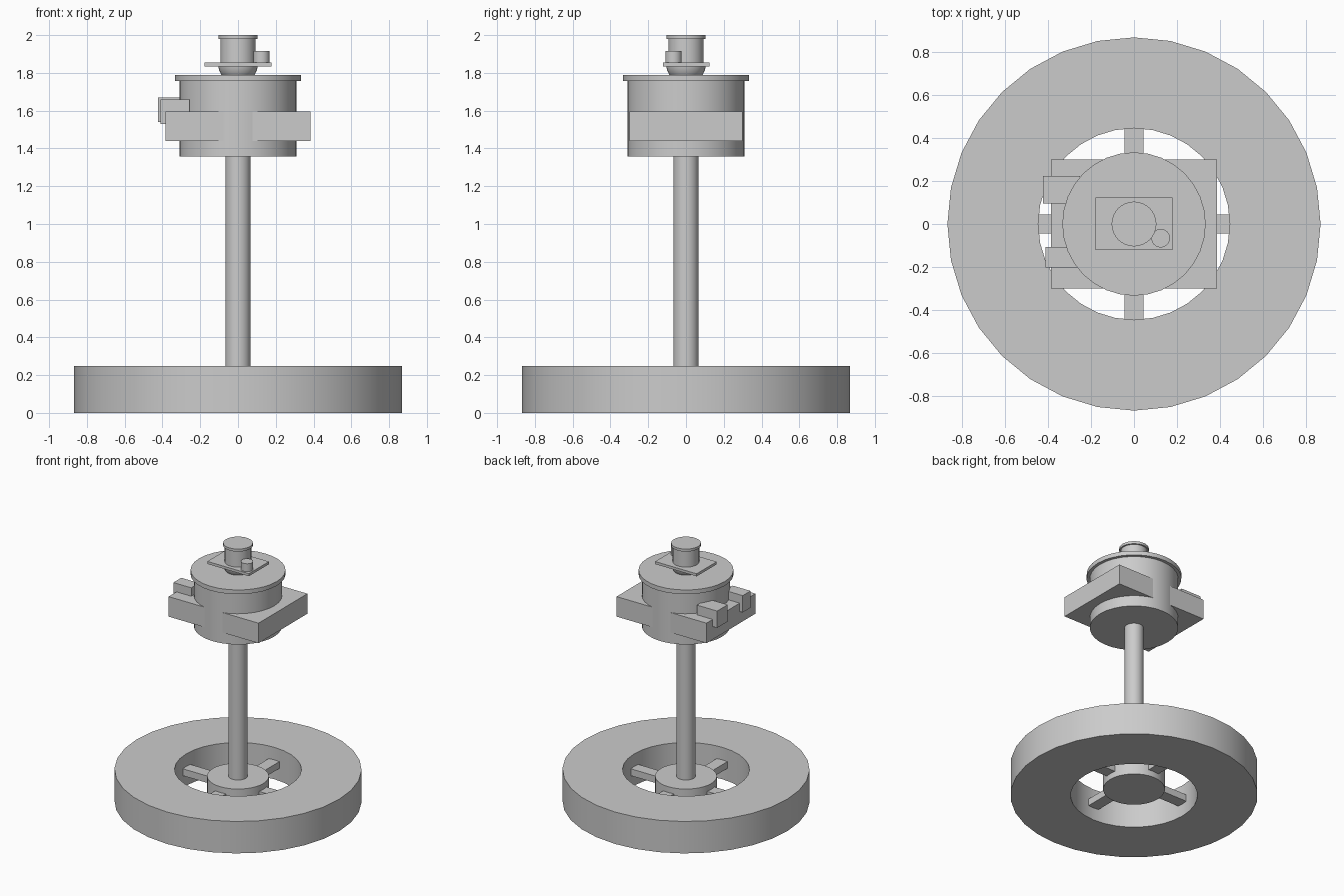
import bpy, bmesh, math

cube = bpy.data.objects.get("Cube")
if cube:
    bpy.data.objects.remove(cube, do_unlink=True)

GREY = bpy.data.materials.new("plain_grey")
GREY.use_nodes = True
COLOUR = (0.6, 0.6, 0.6, 1)
GREY.diffuse_color = COLOUR
GREY.node_tree.nodes["Principled BSDF"].inputs["Base Color"].default_value = COLOUR


def finish(name, bm):
    bmesh.ops.recalc_face_normals(bm, faces=bm.faces)
    mesh = bpy.data.meshes.new(name)
    bm.to_mesh(mesh)
    bm.free()
    mesh.materials.append(GREY)
    obj = bpy.data.objects.new(name, mesh)
    bpy.context.collection.objects.link(obj)
    bpy.ops.object.select_all(action="DESELECT")
    obj.select_set(True)
    bpy.context.view_layer.objects.active = obj
    bpy.ops.object.shade_smooth_by_angle(angle=math.radians(30))
    return obj


def lathe(name, profile, centre=(0, 0), sides=32, closed=False):
    """Turn a (radius, height) profile; open profiles get flat end caps."""
    bm = bmesh.new()
    rings = []
    for r, z in profile:
        angles = [2 * math.pi * i / sides for i in range(sides)]
        rings.append([bm.verts.new((centre[0] + r * math.cos(a),
                                    centre[1] + r * math.sin(a), z)) for a in angles])
    pairs = list(zip(rings, rings[1:]))
    if closed:
        pairs.append((rings[-1], rings[0]))
    else:
        bm.faces.new(rings[0])
        bm.faces.new(rings[-1])
    for low, high in pairs:
        for i in range(sides):
            j = (i + 1) % sides
            bm.faces.new((low[i], low[j], high[j], high[i]))
    return finish(name, bm)


def box(name, x, y, z):
    """Box from (min, max) ranges."""
    bm = bmesh.new()
    bmesh.ops.create_cube(bm, size=1)
    for v in bm.verts:
        v.co = [lo + (c + 0.5) * (hi - lo) for c, (lo, hi) in zip(v.co, (x, y, z))]
    return finish(name, bm)


# Base ring with hub and four spokes
lathe("base_ring", [(0.445, 0), (0.867, 0), (0.867, 0.247), (0.445, 0.247)], closed=True)
lathe("base_hub", [(0.217, 0.05), (0.217, 0.195)])
for i in range(4):
    spoke = box(f"spoke_{i + 1}", (0.15, 0.46), (-0.045, 0.045), (0.097, 0.15))
    spoke.rotation_euler.z = i * math.pi / 2

# Column
lathe("column", [(0.067, 0.15), (0.067, 1.4)])

# Drum, its lid and the square plate around it
lathe("drum", [(0.31, 1.357), (0.31, 1.757)])
lathe("drum_lid", [(0.333, 1.757), (0.333, 1.79)])
box("drum_plate", (-0.385, 0.385), (-0.299, 0.299), (1.44, 1.595))

# Two blocks over the right edge of the plate
box("rear_block", (-0.423, -0.25), (0.095, 0.223), (1.54, 1.67))
box("front_block", (-0.411, -0.258), (-0.203, -0.107), (1.53, 1.66))

# Rounded socket, top plate and turret
R = 0.106
bowl = [(R * math.cos(a), 1.85 + R * math.sin(a))
        for a in (math.radians(-80 + 10 * i) for i in range(9))]
lathe("socket", bowl)
box("top_plate", (-0.178, 0.178), (-0.121, 0.124), (1.835, 1.855))
lathe("turret", [(0.093, 1.84), (0.093, 1.98), (0.104, 1.98), (0.104, 2.0)])
lathe("side_knob", [(0.043, 1.84), (0.043, 1.916)], centre=(0.124, -0.066))
